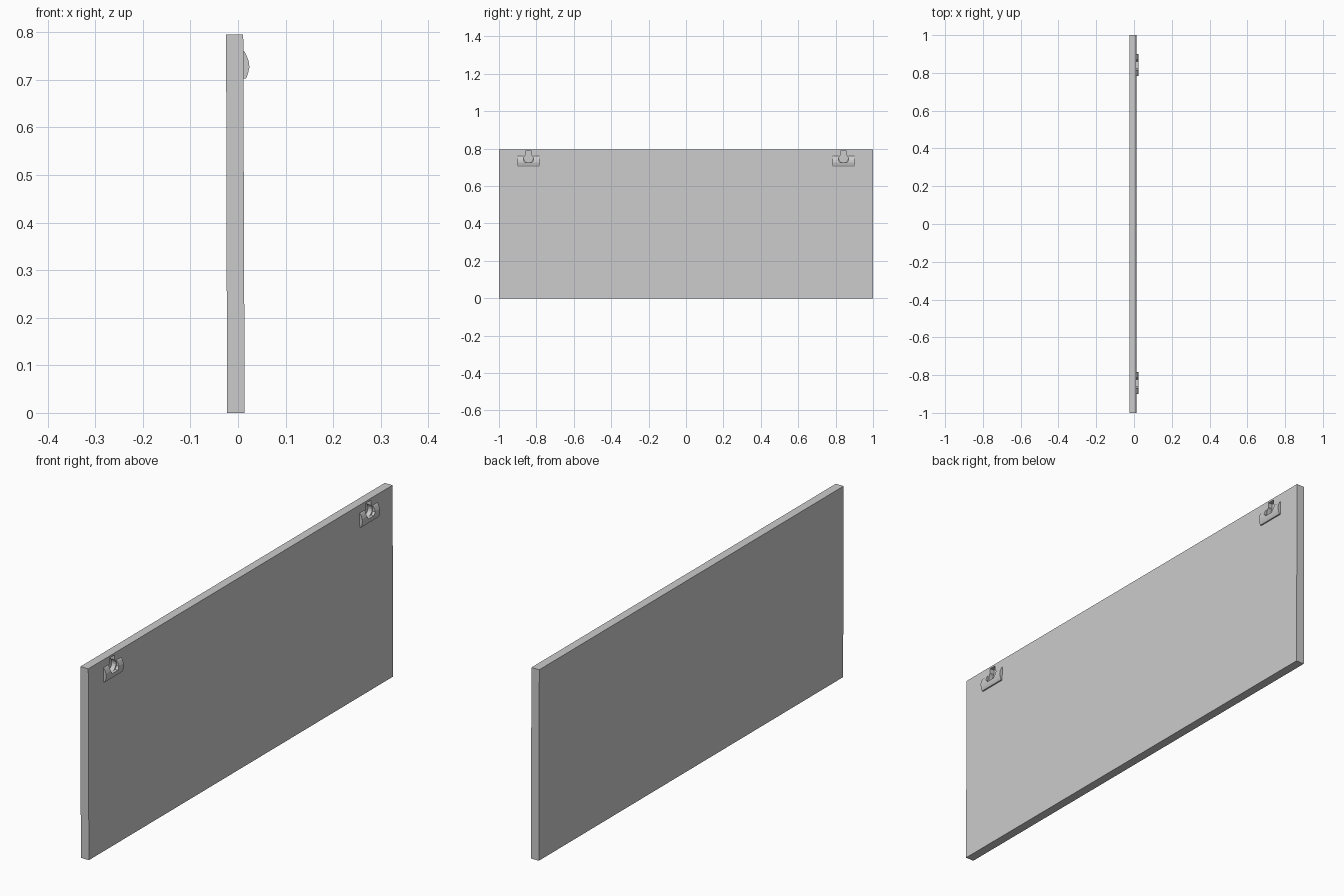
import bpy, bmesh, math

if "Cube" in bpy.data.objects:
    bpy.data.objects.remove(bpy.data.objects["Cube"])


def prism(name, profile, axis, lo, hi):
    """Extrude a closed profile: axis 'y' takes (x, z) points, axis 'x' takes (y, z)."""
    bm = bmesh.new()
    rings = []
    for d in (lo, hi):
        rings.append([bm.verts.new((a, d, b) if axis == 'y' else (d, a, b)) for a, b in profile])
    n = len(profile)
    bm.faces.new(rings[0])
    bm.faces.new(rings[1])
    for i in range(n):
        j = (i + 1) % n
        bm.faces.new((rings[0][i], rings[0][j], rings[1][j], rings[1][i]))
    bmesh.ops.recalc_face_normals(bm, faces=bm.faces)
    me = bpy.data.meshes.new(name)
    bm.to_mesh(me)
    bm.free()
    ob = bpy.data.objects.new(name, me)
    bpy.context.collection.objects.link(ob)
    return ob


def cut(target, cutter):
    mod = target.modifiers.new("cut", 'BOOLEAN')
    mod.operation = 'DIFFERENCE'
    mod.solver = 'EXACT'
    mod.object = cutter
    cutter.hide_render = True
    cutter.hide_set(True)


def keyhole(y, z, r, neck, top):
    """Round hole that opens upward into a narrow neck."""
    a0 = math.acos(neck / r)
    pts = [(y - neck, top), (y + neck, top)]
    steps = 14
    for i in range(steps + 1):
        a = a0 - (math.pi + 2 * a0) * i / steps
        pts.append((y + r * math.cos(a), z + r * math.sin(a)))
    return pts


# Slightly leaning panel
panel = prism("panel", [(-0.023, 0), (0.014, 0), (0.011, 0.795), (-0.025, 0.795)],
              'y', -1, 1)

# Curved side profile shared by both hanger brackets
bulge = [(0.008, 0.703), (0.017, 0.703), (0.021, 0.713), (0.024, 0.727),
         (0.0225, 0.739), (0.018, 0.751), (0.0145, 0.758), (0.008, 0.764)]

for side, y in (("left", -0.842), ("right", 0.842)):
    # U-shaped bracket with an open middle
    bracket = prism(side + "_bracket", bulge, 'y', y - 0.058, y + 0.058)
    opening = [(y - 0.027, 0.8), (y - 0.027, 0.737), (y - 0.018, 0.725),
               (y + 0.018, 0.725), (y + 0.027, 0.737), (y + 0.027, 0.8)]
    cut(bracket, prism(side + "_bracket_cutter", opening, 'x', -0.01, 0.04))

    # Keyhole recess in the panel behind the bracket
    cut(panel, prism(side + "_recess_cutter", keyhole(y, 0.748, 0.024, 0.015, 0.787),
                     'x', -0.008, 0.04))
